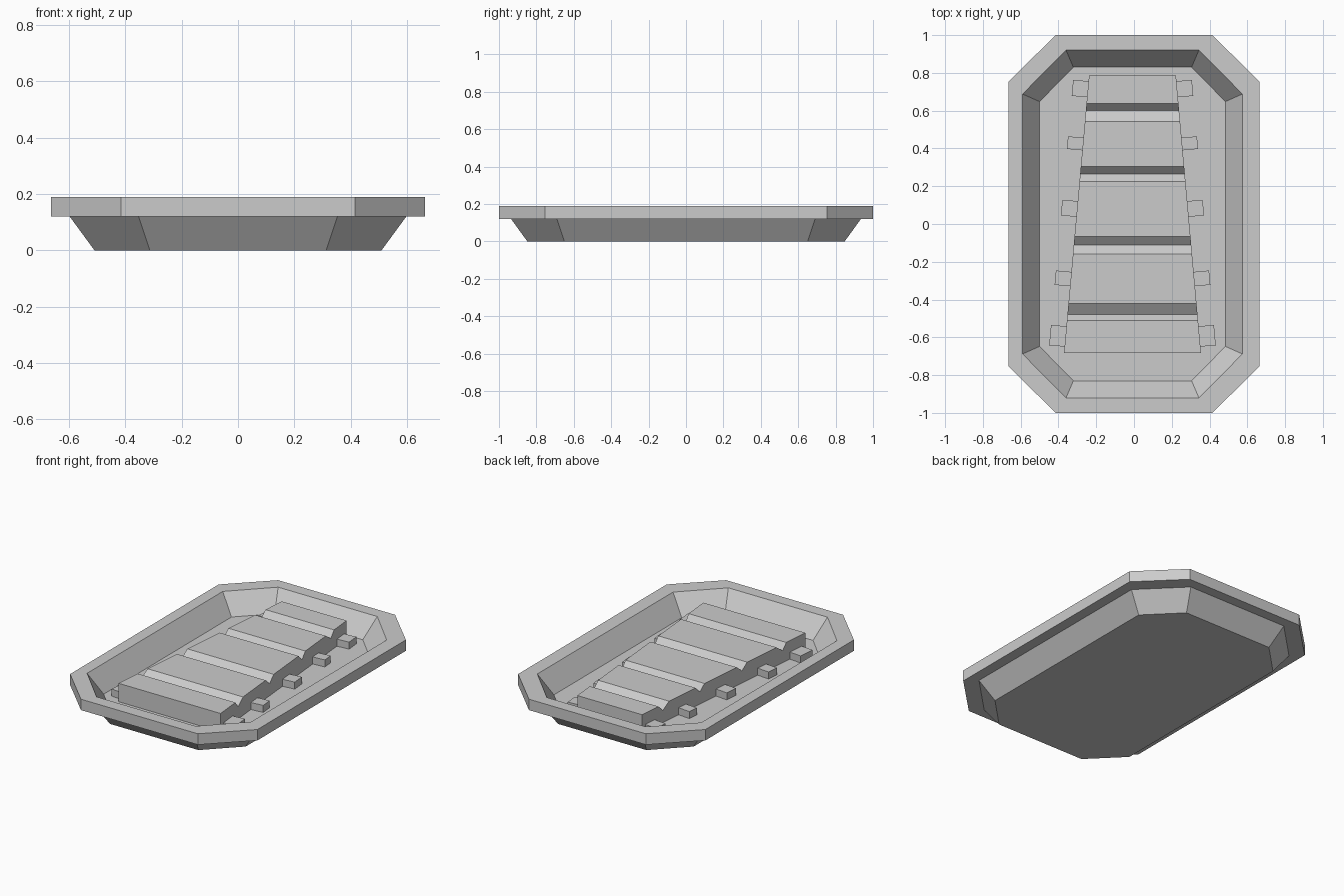
import bpy, bmesh, math
from mathutils import Matrix

cube = bpy.data.objects.get("Cube")
if cube:
    bpy.data.objects.remove(cube, do_unlink=True)

grey = bpy.data.materials.new("light grey")
grey.use_nodes = True
grey.diffuse_color = (0.6, 0.6, 0.6, 1)
grey.node_tree.nodes["Principled BSDF"].inputs["Base Color"].default_value = (0.6, 0.6, 0.6, 1)

FLOOR, RIM_BOTTOM, TOP = 0.065, 0.12, 0.19
SHIFT = -0.008          # the inside sits slightly off centre


def finish(name, bm):
    bmesh.ops.recalc_face_normals(bm, faces=bm.faces[:])
    mesh = bpy.data.meshes.new(name)
    bm.to_mesh(mesh)
    bm.free()
    mesh.materials.append(grey)
    obj = bpy.data.objects.new(name, mesh)
    bpy.context.collection.objects.link(obj)
    return obj


def octagon(bm, hx, hy, kx, ky, z, cx=0):
    quarter = [(hx, ky), (kx, hy)]
    pts = quarter + [(-x, y) for x, y in reversed(quarter)]
    pts += [(-x, -y) for x, y in pts]
    return [bm.verts.new((x + cx, y, z)) for x, y in pts]


# Tray: eight-sided rings from the inner floor, over the rim, to the underside
bm = bmesh.new()
rings = [
    octagon(bm, 0.492, 0.83, 0.313, 0.648, FLOOR, SHIFT),
    octagon(bm, 0.582, 0.921, 0.352, 0.688, TOP, SHIFT),
    octagon(bm, 0.665, 1.0, 0.415, 0.753, TOP),
    octagon(bm, 0.665, 1.0, 0.415, 0.753, RIM_BOTTOM),
    octagon(bm, 0.598, 0.935, 0.353, 0.69, RIM_BOTTOM),
    octagon(bm, 0.51, 0.848, 0.313, 0.65, 0),
]
for a, b in zip(rings, rings[1:]):
    for i in range(8):
        j = (i + 1) % 8
        bm.faces.new((a[i], a[j], b[j], b[i]))
bm.faces.new(rings[0])
bm.faces.new(rings[-1])
finish("tray", bm)

# Tapered pad with V-shaped cross grooves
BACK, FRONT = 0.785, -0.683
PAD_TOP, VALLEY = 0.183, 0.143
SLOPE = (0.3625 - 0.23) / (BACK - FRONT)


def half_width(y):
    return 0.23 + (BACK - y) * SLOPE


grooves = [(0.638, 0.6, 0.543), (0.304, 0.265, 0.225),
           (-0.065, -0.112, -0.158), (-0.422, -0.478, -0.51)]
profile = [(BACK, FLOOR), (BACK, PAD_TOP)]
for back, low, front in grooves:
    profile += [(back, PAD_TOP), (low, VALLEY), (front, PAD_TOP)]
profile += [(FRONT, PAD_TOP), (FRONT, FLOOR)]

bm = bmesh.new()
sides = [[bm.verts.new((SHIFT + s * half_width(y), y, z)) for y, z in profile]
         for s in (-1, 1)]
for i in range(len(profile)):
    j = (i + 1) % len(profile)
    bm.faces.new((sides[0][i], sides[0][j], sides[1][j], sides[1][i]))
for side in sides:
    bm.faces.new(side)
finish("grooved_pad", bm)

# Small blocks along both slanted edges of the pad
BLOCK_TOP = 0.11
for s, side_name in ((1, "left"), (-1, "right")):
    for n, (y, length) in enumerate([(0.717, 0.085), (0.427, 0.067), (0.083, 0.083),
                                     (-0.288, 0.076), (-0.592, 0.108)]):
        bm = bmesh.new()
        x = SHIFT + s * (half_width(y) + 0.04)
        place = (Matrix.Translation((x, y, (FLOOR + BLOCK_TOP) / 2))
                 @ Matrix.Rotation(s * math.atan(SLOPE), 4, 'Z')
                 @ Matrix.Diagonal((0.084, length, BLOCK_TOP - FLOOR, 1)))
        bmesh.ops.create_cube(bm, size=1, matrix=place)
        finish(f"{side_name}_block_{n + 1}", bm)
